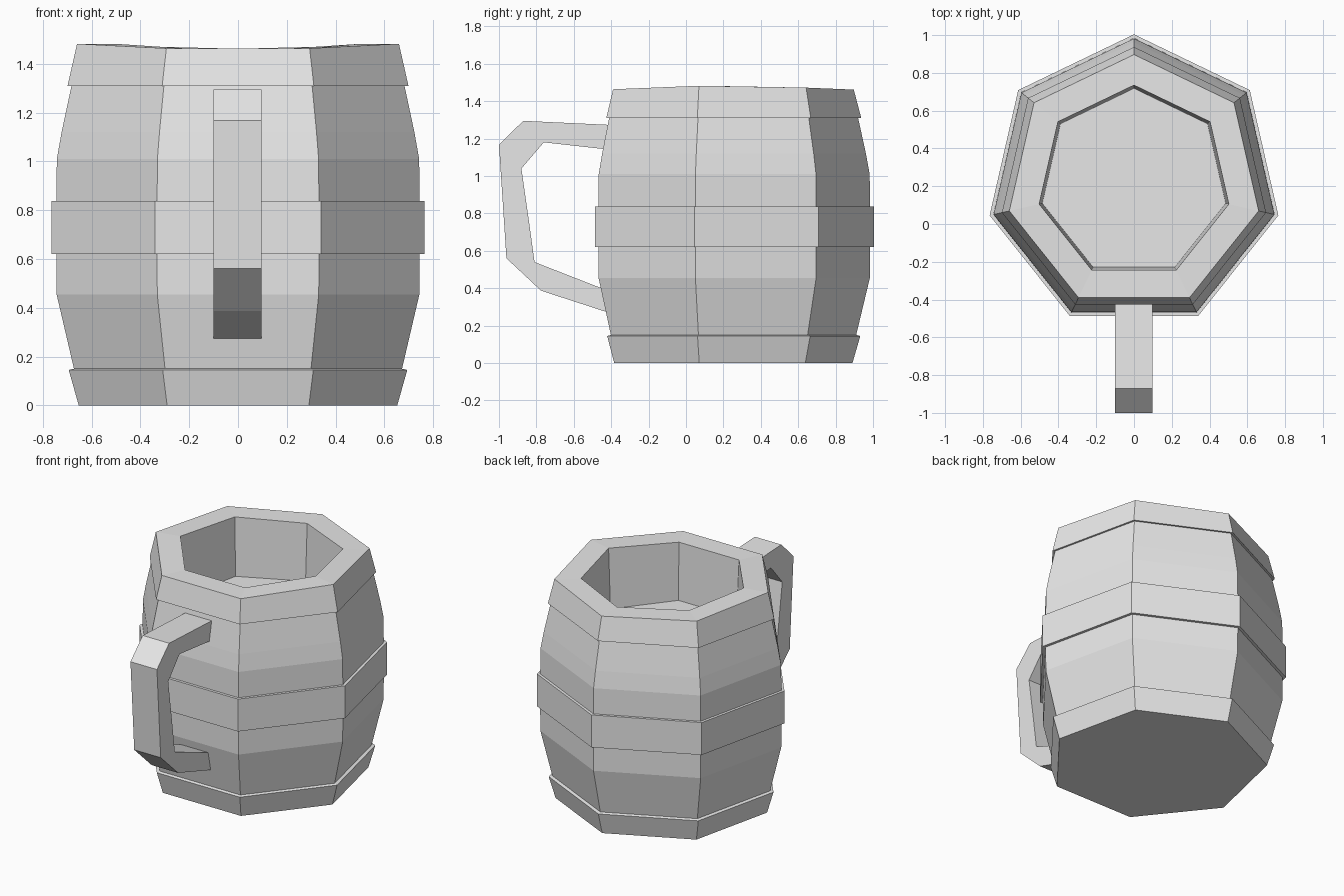
import bpy, bmesh, math

if "Cube" in bpy.data.objects:
    bpy.data.objects.remove(bpy.data.objects["Cube"])

SIDES, CY = 7, 0.22

grey = bpy.data.materials.new("plain grey")
grey.diffuse_color = (0.8, 0.8, 0.8, 1)
grey.use_nodes = True
grey.node_tree.nodes["Principled BSDF"].inputs["Base Color"].default_value = grey.diffuse_color


def finish(name, bm):
    bmesh.ops.recalc_face_normals(bm, faces=bm.faces[:])
    me = bpy.data.meshes.new(name)
    bm.to_mesh(me)
    bm.free()
    me.materials.append(grey)
    ob = bpy.data.objects.new(name, me)
    bpy.context.collection.objects.link(ob)
    return ob


def lathe(name, profile):
    """Seven-sided revolve of (radius, z), capped at both ends."""
    bm = bmesh.new()
    rings = []
    for r, z in profile:
        ring = []
        for i in range(SIDES):
            a = math.pi / 2 + i * math.tau / SIDES
            # the hand-made rim rises a little towards the left and right
            lift = 0.022 * abs(math.cos(a)) ** 3 if z > 1.4 else 0
            ring.append(bm.verts.new((r * math.cos(a), CY + r * math.sin(a), z + lift)))
        rings.append(ring)
    for a, b in zip(rings, rings[1:]):
        for i in range(SIDES):
            j = (i + 1) % SIDES
            bm.faces.new((a[i], a[j], b[j], b[i]))
    bm.faces.new(rings[0])
    bm.faces.new(rings[-1])
    return finish(name, bm)


# Barrel mug: bottom hoop, belly, middle hoop, shoulder, top hoop, rim, inner cup
lathe("barrel_mug", [
    (0.67, 0.0), (0.712, 0.145), (0.69, 0.15),
    (0.763, 0.455), (0.764, 0.62),
    (0.784, 0.62), (0.784, 0.838), (0.764, 0.838),
    (0.762, 1.01), (0.742, 1.12), (0.70, 1.312),
    (0.717, 1.31), (0.677, 1.462),
    (0.515, 1.462), (0.498, 1.08),
])

# Handle: side profile (y, z) extruded across x
outer = [(-0.40, 1.273), (-0.87, 1.295), (-1.0, 1.168), (-0.96, 0.56),
         (-0.775, 0.387), (-0.40, 0.265)]
inner = [(-0.40, 1.14), (-0.76, 1.18), (-0.88, 1.04), (-0.84, 0.76),
         (-0.81, 0.54), (-0.40, 0.38)]
bm = bmesh.new()
loop = outer + inner[::-1]
left, right = ([bm.verts.new((x, y, z)) for y, z in loop] for x in (-0.10, 0.097))
n = len(loop)
for k in range(n):
    m = (k + 1) % n
    if k != n // 2 - 1 and m != 0:  # ends stay open inside the barrel
        bm.faces.new((left[k], left[m], right[m], right[k]))
for side in (left, right):
    for k in range(n // 2 - 1):
        bm.faces.new((side[k], side[k + 1], side[n - 2 - k], side[n - 1 - k]))
finish("handle", bm)
